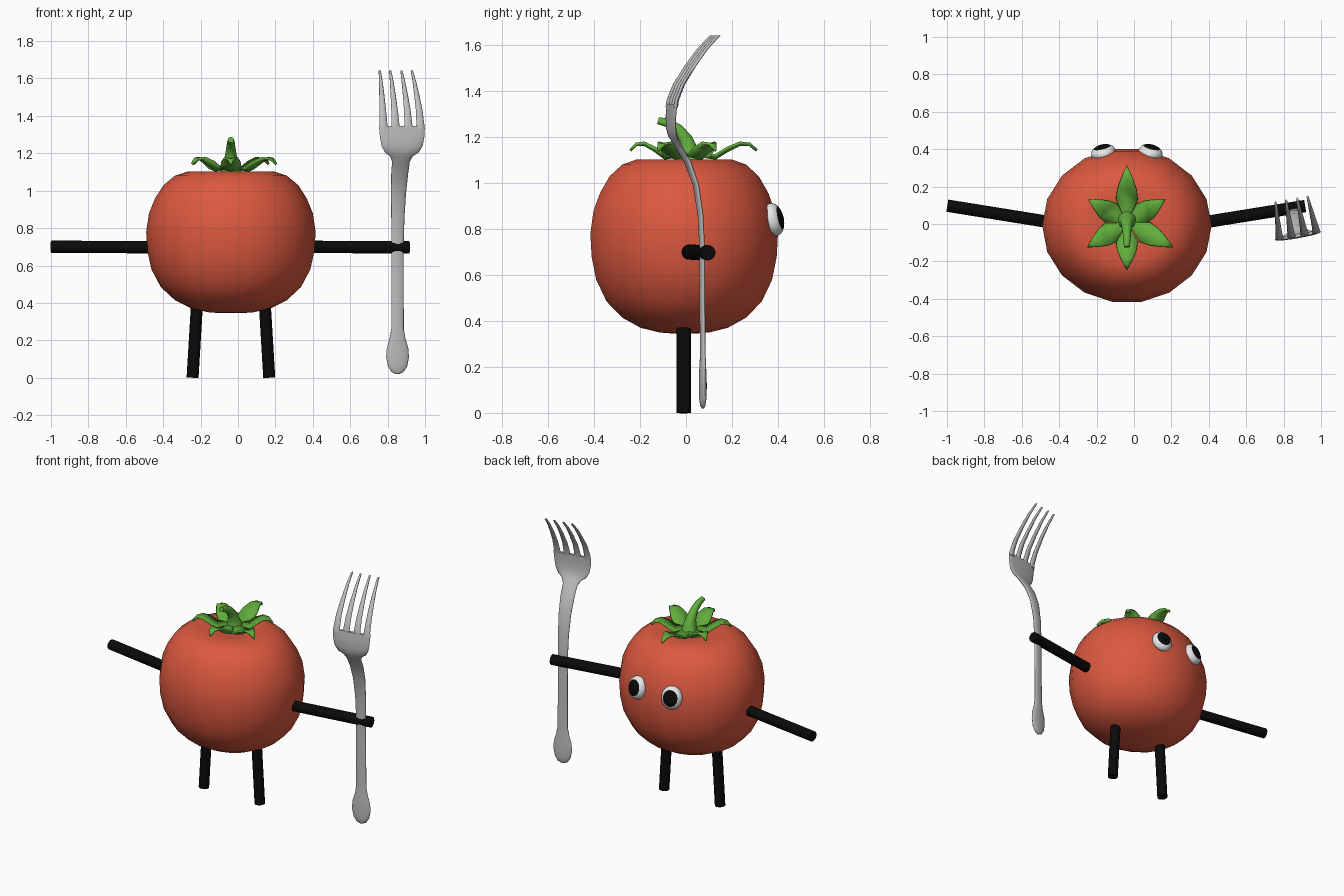
import bpy, bmesh, math
from mathutils import Vector, Matrix

if "Cube" in bpy.data.objects:
    bpy.data.objects.remove(bpy.data.objects["Cube"])


def material(name, rgb):
    m = bpy.data.materials.new(name)
    m.diffuse_color = (*rgb, 1)
    m.use_nodes = True
    m.node_tree.nodes["Principled BSDF"].inputs["Base Color"].default_value = m.diffuse_color
    return m


RED = material("tomato red", (0.72, 0.10, 0.05))
GREEN = material("leaf green", (0.12, 0.42, 0.045))
BLACK = material("black", (0.003, 0.003, 0.003))
WHITE = material("eye white", (0.82, 0.82, 0.82))
STEEL = material("steel", (0.52, 0.52, 0.52))


def finish(name, bm, mats, angle=40):
    bmesh.ops.recalc_face_normals(bm, faces=bm.faces)
    me = bpy.data.meshes.new(name)
    bm.to_mesh(me)
    bm.free()
    ob = bpy.data.objects.new(name, me)
    bpy.context.collection.objects.link(ob)
    for m in mats:
        me.materials.append(m)
    bpy.ops.object.select_all(action='DESELECT')
    ob.select_set(True)
    bpy.context.view_layer.objects.active = ob
    bpy.ops.object.shade_smooth_by_angle(angle=math.radians(angle))
    return ob


def add_loft(bm, rings, n):
    """Skin elliptical rings given as (centre, half axis a, half axis b)."""
    loops = []
    for c, a, b in rings:
        loops.append([bm.verts.new(Vector(c) + a * math.cos(t) + b * math.sin(t))
                      for t in (2 * math.pi * i / n for i in range(n))])
    for lo, hi in zip(loops, loops[1:]):
        for i in range(n):
            j = (i + 1) % n
            bm.faces.new((lo[i], lo[j], hi[j], hi[i]))
    bm.faces.new(loops[0][::-1])
    bm.faces.new(loops[-1])


def rod(name, p, q, r, mat):
    p, q = Vector(p), Vector(q)
    d = (q - p).normalized()
    a = d.orthogonal().normalized()
    b = d.cross(a)
    bm = bmesh.new()
    add_loft(bm, [(p, a * r, b * r), (q, a * r, b * r)], 16)
    return finish(name, bm, [mat])


X, Y, Z = Vector((1, 0, 0)), Vector((0, 1, 0)), Vector((0, 0, 1))
CX, CY = -0.038, -0.008

# Tomato body: squashed, flat-topped with a shallow dimple
profile = [(0.05, 0.345), (0.12, 0.35), (0.21, 0.37), (0.30, 0.415), (0.375, 0.485),
           (0.425, 0.58), (0.447, 0.68), (0.453, 0.78), (0.438, 0.88), (0.405, 0.96),
           (0.36, 1.03), (0.30, 1.08), (0.23, 1.103), (0.13, 1.095), (0.03, 1.085)]
bm = bmesh.new()
add_loft(bm, [((CX, CY, z), X * r, Y * r * 0.915) for r, z in profile], 18)
finish("tomato_body", bm, [RED], 60)

# Arms and legs
rod("left_arm", (-0.998, 0.098, 0.70), (-0.42, 0.005, 0.698), 0.033, BLACK)
rod("right_arm", (0.35, 0.005, 0.70), (0.915, 0.096, 0.697), 0.033, BLACK)
rod("left_leg", (-0.243, -0.01, 0.0), (-0.216, -0.01, 0.45), 0.032, BLACK)
rod("right_leg", (0.167, -0.01, 0.0), (0.14, -0.01, 0.45), 0.032, BLACK)

# Eyes: flattened balls with the cap around the outward pole as pupil
for side, name in ((-1, "left_eye"), (1, "right_eye")):
    bm = bmesh.new()
    bmesh.ops.create_uvsphere(bm, u_segments=24, v_segments=16, radius=1)
    for f in bm.faces:
        f.material_index = int(f.calc_center_median().z > 0.70)
    out = Vector((side * 0.25, 1, 0.24)).normalized()
    across = Z.cross(out).normalized()
    up = out.cross(across)
    place = Matrix((across * 0.066, up * 0.073, out * 0.042)).transposed().to_4x4()
    place.translation = (CX + side * 0.126, 0.382, 0.842)
    bm.transform(place)
    finish(name, bm, [WHITE, BLACK], 60)

# Leafy crown: six creased leaves that rise and droop at the tip
leaves = [(31, 0.235), (90, 0.30), (149, 0.235), (212, 0.245), (270, 0.25), (-28, 0.275)]
stations = [(0.0, 0.0, 1.125), (0.40, 0.058, 1.108), (0.58, 0.052, 1.142),
            (0.76, 0.034, 1.168), (0.90, 0.018, 1.166), (1.0, 0.003, 1.142)]
bm = bmesh.new()
for deg, length in leaves:
    t = math.radians(deg)
    d = Vector((math.cos(t), math.sin(t), 0))
    s = Vector((-d.y, d.x, 0))
    rows = []
    for k, w, z in stations:
        c = Vector((CX, 0.008, z)) + d * k * length
        rows.append([bm.verts.new(c + s * w * e + Z * w * 0.22 * abs(e)) for e in (-1, 0, 1)])
    for lo, hi in zip(rows, rows[1:]):
        for i in (0, 1):
            bm.faces.new((lo[i], lo[i + 1], hi[i + 1], hi[i]))
bmesh.ops.remove_doubles(bm, verts=bm.verts, dist=0.0005)
crown = finish("leaf_crown", bm, [GREEN], 50)
solid = crown.modifiers.new("thickness", 'SOLIDIFY')
solid.thickness = 0.012
solid.offset = 0

# Stem: tapering and bent forward
path = [(0.02, 1.09, 0.062), (0.015, 1.14, 0.042), (0.0, 1.19, 0.031),
        (-0.035, 1.235, 0.024), (-0.08, 1.262, 0.020), (-0.122, 1.272, 0.016)]
rings = []
for i, (y, z, r) in enumerate(path):
    p, q = path[max(i - 1, 0)], path[min(i + 1, len(path) - 1)]
    tangent = Vector((0, q[0] - p[0], q[1] - p[1])).normalized()
    rings.append(((CX, y, z), X * r, tangent.cross(X) * r))
bm = bmesh.new()
add_loft(bm, rings, 10)
finish("stem", bm, [GREEN], 50)

# Fork, turned slightly about its upright axis
turn = math.radians(10)
U = Vector((math.cos(turn), math.sin(turn), 0))
V = Vector((-math.sin(turn), math.cos(turn), 0))
BASE = Vector((0.853, 0.073, 0))


def fork_ring(u, v, z, w, t):
    return (BASE + U * u + V * v + Z * z, U * w, V * t)


# Handle and head: offset, height, half width, half thickness
handle = [(0, 0.02, 0.010, 0.005), (0, 0.03, 0.032, 0.010), (0, 0.06, 0.052, 0.013),
          (0, 0.11, 0.062, 0.014), (0, 0.16, 0.058, 0.014), (0, 0.21, 0.043, 0.012),
          (0, 0.26, 0.034, 0.011), (-0.002, 0.50, 0.033, 0.011), (-0.003, 0.72, 0.033, 0.011),
          (-0.010, 0.86, 0.036, 0.011), (-0.030, 0.99, 0.041, 0.012), (-0.066, 1.09, 0.046, 0.014),
          (-0.105, 1.155, 0.048, 0.015), (-0.122, 1.185, 0.062, 0.014), (-0.133, 1.205, 0.092, 0.013),
          (-0.140, 1.24, 0.112, 0.011), (-0.141, 1.29, 0.121, 0.010), (-0.136, 1.345, 0.123, 0.009)]
bm = bmesh.new()
add_loft(bm, [fork_ring(0, *h) for h in handle], 20)
finish("fork_handle", bm, [STEEL], 60)

# Four curved tines: offset, height, spread, half width
tine = [(-0.137, 1.33, 1.0, 0.025), (-0.133, 1.36, 1.0, 0.021), (-0.105, 1.43, 0.99, 0.018),
        (-0.055, 1.51, 0.95, 0.014), (0.000, 1.585, 0.91, 0.010), (0.055, 1.643, 0.87, 0.006)]
for i, u in enumerate((-0.1, -0.035, 0.035, 0.1)):
    bm = bmesh.new()
    add_loft(bm, [fork_ring(u * s, v, z, w, 0.009) for v, z, s, w in tine], 10)
    finish(f"fork_tine_{i + 1}", bm, [STEEL], 60)
